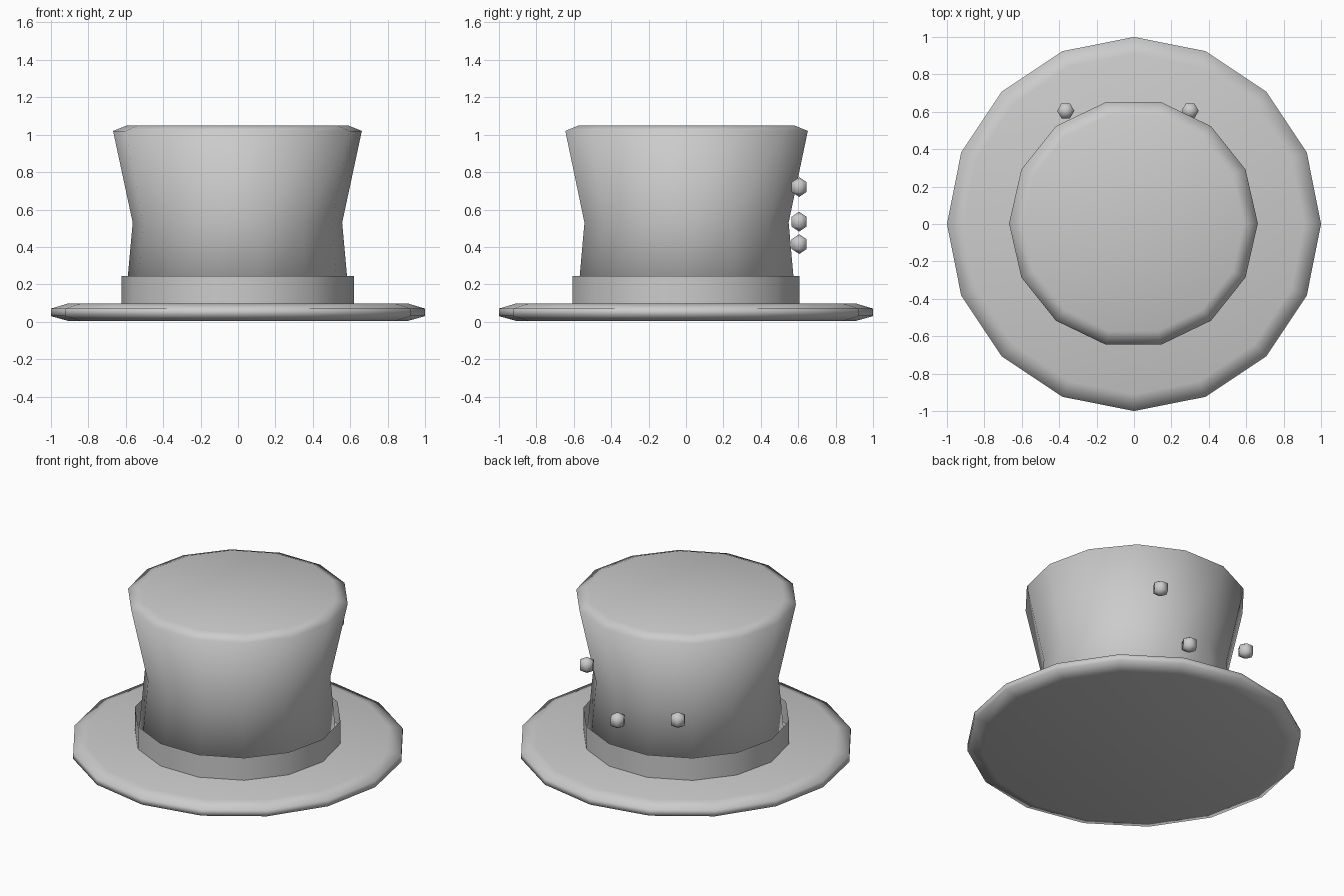
import bpy, bmesh, math

if "Cube" in bpy.data.objects:
    bpy.data.objects.remove(bpy.data.objects["Cube"])

grey = bpy.data.materials.new("felt grey")
grey.diffuse_color = (0.6, 0.6, 0.6, 1)
grey.use_nodes = True
grey.node_tree.nodes["Principled BSDF"].inputs["Base Color"].default_value = grey.diffuse_color


def lathe(name, profile, sides, loc=(0, 0, 0), caps=True):
    """Revolve (radius, z) points, listed bottom to top, around z."""
    bm = bmesh.new()
    rings = []
    for r, z in profile:
        rings.append([bm.verts.new((r * math.cos(math.tau * i / sides),
                                    r * math.sin(math.tau * i / sides), z))
                      for i in range(sides)])
    for a, b in zip(rings, rings[1:]):
        for i in range(sides):
            j = (i + 1) % sides
            bm.faces.new((a[i], a[j], b[j], b[i]))
    if caps:
        bm.faces.new(rings[0][::-1])
        bm.faces.new(rings[-1])
    bmesh.ops.remove_doubles(bm, verts=bm.verts, dist=1e-5)
    for f in bm.faces:
        f.smooth = True
    mesh = bpy.data.meshes.new(name)
    bm.to_mesh(mesh)
    bm.free()
    mesh.materials.append(grey)
    ob = bpy.data.objects.new(name, mesh)
    ob.location = loc
    bpy.context.collection.objects.link(ob)
    return ob


# Wide brim with bevelled rim
lathe("brim", [(0.91, 0.005), (1.0, 0.03), (1.0, 0.07), (0.91, 0.097)], 16)

# Flared crown with pinched waist and bevelled top
lathe("crown", [(0.6, 0.09), (0.56, 0.53), (0.665, 1.02), (0.59, 1.05)], 14,
      (-0.003, 0.003, 0))

# Thin loose band around the foot of the crown
lathe("hat_band", [(0.622, 0.095), (0.622, 0.245)], 14, (-0.002, 0, 0), caps=False)

# Small beads at the back
R = 0.053
bead = [(0, -R), (R * 0.866, -R / 2), (R * 0.866, R / 2), (0, R)]
for i, (x, z) in enumerate([(0.30, 0.72), (0.075, 0.415), (-0.365, 0.535)]):
    ob = lathe(f"bead_{i + 1}", bead, 6, (x, 0.605, z), caps=False)
